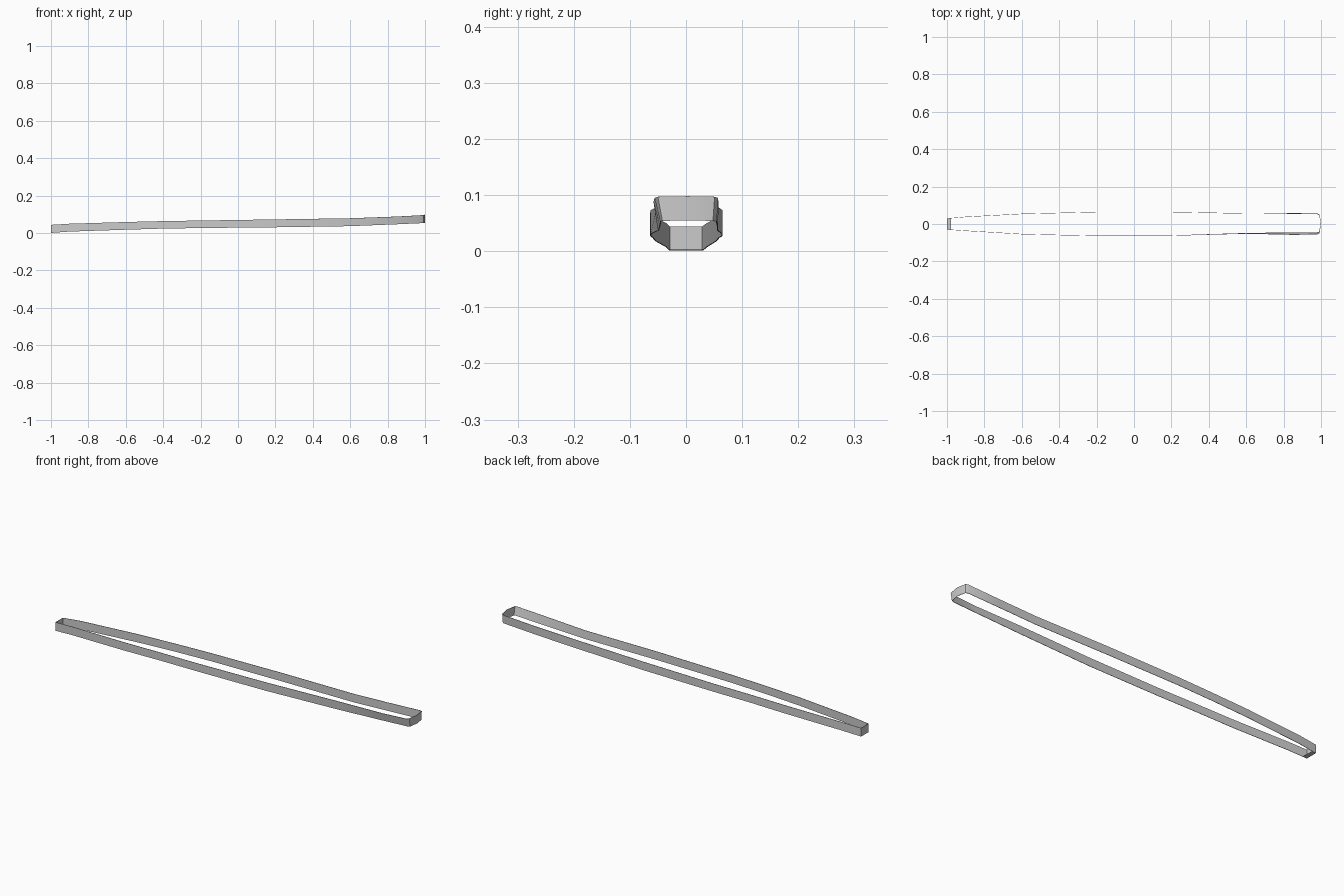
import bpy, bmesh

# stations along each side: x, y top, y bottom, z bottom, z top
left_side = [
    (-1.0, .030, .030, .001, .044), (-.90, .039, .039, .008, .050),
    (-.60, .055, .055, .018, .059), (-.40, .060, .060, .024, .064),
    (-.20, .065, .065, .027, .067), (.20, .065, .065, .031, .073),
    (.60, .057, .057, .037, .079), (.80, .058, .057, .045, .086),
    (.980, .057, .055, .053, .095), (.992, .051, .048, .054, .097)]
right_side = [
    (-1.0, -.030, -.030, .001, .044), (-.90, -.037, -.037, .008, .050),
    (-.60, -.055, -.055, .018, .059), (-.40, -.060, -.060, .024, .064),
    (-.20, -.064, -.064, .027, .067), (.20, -.063, -.063, .031, .073),
    (.60, -.052, -.050, .037, .079), (.85, -.058, -.047, .047, .088),
    (.980, -.056, -.046, .053, .095), (.992, -.050, -.042, .054, .097)]
wide_end = [(1.0, .004, .004, .055, .098)]

def make_object(name, bm):
    mesh = bpy.data.meshes.new(name)
    bm.to_mesh(mesh)
    bm.free()
    obj = bpy.data.objects.new(name, mesh)
    bpy.context.collection.objects.link(obj)
    return obj

# closed ribbon, smooth along the sides with sharp corners
bm = bmesh.new()
loop = right_side + wide_end + left_side[::-1]
pairs = [(bm.verts.new((x, yb, z0)), bm.verts.new((x, yt, z1)))
         for x, yt, yb, z0, z1 in loop]
for i, (a, b) in enumerate(pairs):
    c, d = pairs[(i + 1) % len(pairs)]
    bm.faces.new((a, c, d, b))
band = make_object("rail_band", bm)

# a hair of thickness on the inside of the band
solid = band.modifiers.new("thickness", 'SOLIDIFY')
solid.thickness = 0.002
solid.offset = -1
bpy.context.view_layer.objects.active = band
band.select_set(True)
bpy.ops.object.modifier_apply(modifier=solid.name)
bpy.ops.object.shade_smooth_by_angle(angle=0.7)

# small ledge inside the narrow end
bm = bmesh.new()
bm.faces.new([bm.verts.new(p) for p in (
    (-1, -.030, .001), (-.978, -.032, .003), (-.978, .032, .003), (-1, .030, .001))])
make_object("end_ledge", bm)
